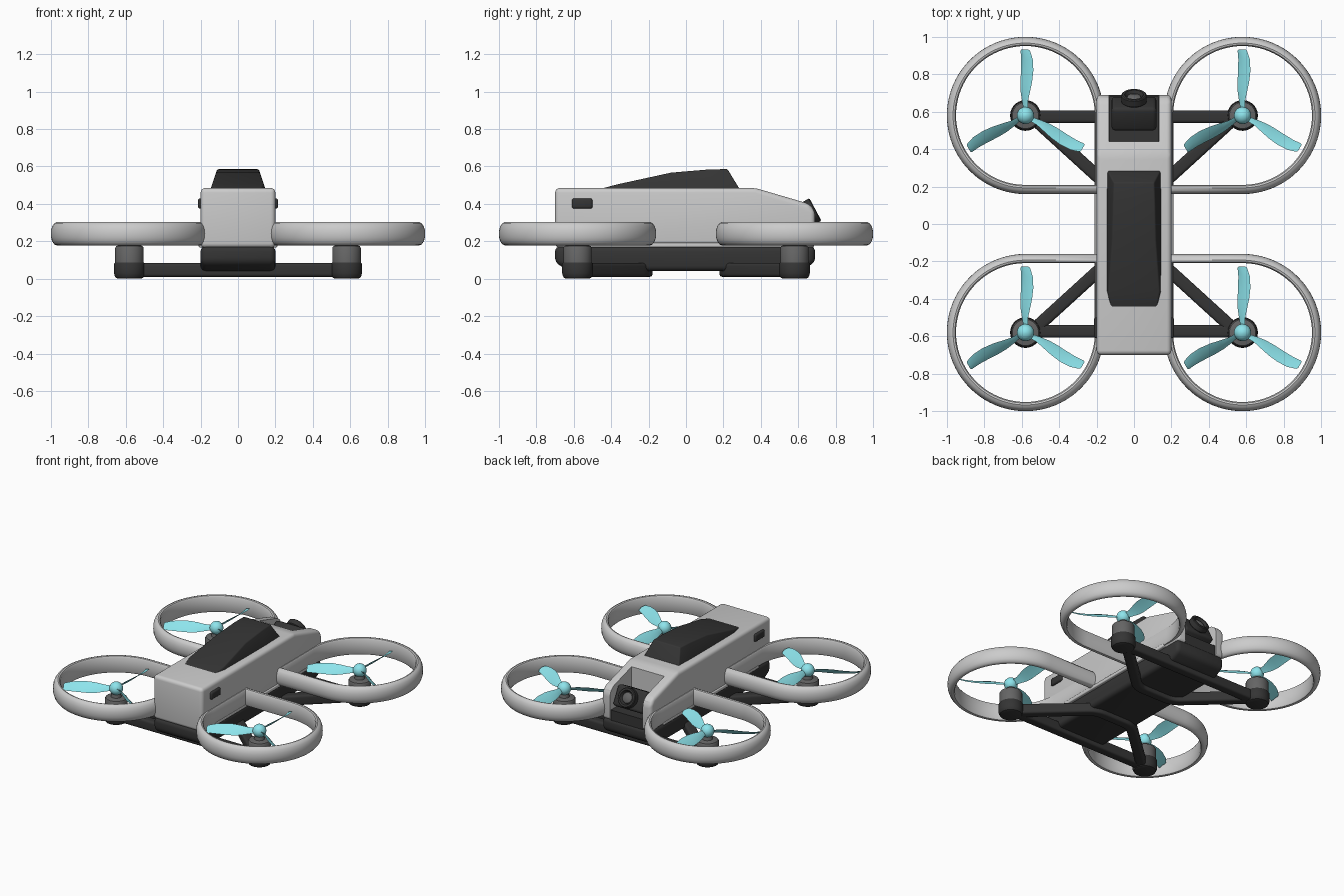
import bpy, bmesh
from math import sin, cos, pi, radians
from mathutils import Vector, Matrix

if "Cube" in bpy.data.objects:
    bpy.data.objects.remove(bpy.data.objects["Cube"])


def material(name, rgb):
    m = bpy.data.materials.new(name)
    m.diffuse_color = (*rgb, 1)
    m.use_nodes = True
    m.node_tree.nodes["Principled BSDF"].inputs["Base Color"].default_value = m.diffuse_color
    return m


DARK = material("dark_plastic", (0.035, 0.035, 0.035))
METAL = material("motor_metal", (0.13, 0.13, 0.13))
CYAN = material("cyan_blade", (0.27, 0.78, 0.84))
C = 0.58  # rotor centre offset


def finish(name, bm, mat=None, angle=35):
    bmesh.ops.recalc_face_normals(bm, faces=bm.faces)
    me = bpy.data.meshes.new(name)
    bm.to_mesh(me)
    bm.free()
    ob = bpy.data.objects.new(name, me)
    bpy.context.collection.objects.link(ob)
    if mat:
        me.materials.append(mat)
    smooth(ob, angle)
    return ob


def smooth(ob, angle=35):
    bpy.ops.object.select_all(action='DESELECT')
    ob.select_set(True)
    bpy.context.view_layer.objects.active = ob
    bpy.ops.object.shade_smooth_by_angle(angle=radians(angle))


def bridge(bm, rings, closed=False, caps=True):
    """Skin a list of equal-length vertex loops."""
    rings = [[bm.verts.new(p) for p in r] for r in rings]
    n = len(rings[0])
    pairs = list(zip(rings, rings[1:])) + ([(rings[-1], rings[0])] if closed else [])
    for a, b in pairs:
        for i in range(n):
            j = (i + 1) % n
            bm.faces.new((a[i], a[j], b[j], b[i]))
    if caps and not closed:
        bm.faces.new(rings[0])
        bm.faces.new(rings[-1])


def bevel(bm, width, segs=4, min_angle=0.2):
    bmesh.ops.recalc_face_normals(bm, faces=bm.faces)
    edges = [e for e in bm.edges if e.calc_face_angle(0) > min_angle]
    bmesh.ops.bevel(bm, geom=edges, offset=width, segments=segs, profile=0.5,
                    affect='EDGES', clamp_overlap=True)


def extruded(name, profile, half_x, width, mat=None):
    """Side profile (y, z) extruded across x, with rounded edges."""
    bm = bmesh.new()
    bridge(bm, [[(x, y, z) for y, z in profile] for x in (-half_x, half_x)])
    bevel(bm, width)
    return finish(name, bm, mat)


def box(name, center, size, width=0, mat=None, tilt=0):
    bm = bmesh.new()
    bmesh.ops.create_cube(bm, size=1, matrix=Matrix.Diagonal((*size, 1)))
    if width:
        bevel(bm, width, 3)
    bm.transform(Matrix.Translation(center) @ Matrix.Rotation(tilt, 4, 'X'))
    return finish(name, bm, mat)


def sweep(name, path, profile, sx=1, sy=1, mat=None):
    """Sweep a (offset, z) profile around a closed flat counter-clockwise path."""
    pts = [Vector(p) for p in path]
    rings = []
    for i, p in enumerate(pts):
        a = (p - pts[i - 1]).normalized()
        b = (pts[(i + 1) % len(pts)] - p).normalized()
        na, nb = Vector((a.y, -a.x)), Vector((b.y, -b.x))
        n = (na + nb) / (1 + na.dot(nb))
        rings.append([((p.x + n.x * o) * sx, (p.y + n.y * o) * sy, z) for o, z in profile])
    bm = bmesh.new()
    bridge(bm, rings, closed=True)
    return finish(name, bm, mat)


def lathe(name, profile, matrix, mat=None, segs=40):
    """Turn an (r, z) profile about its z axis."""
    bm = bmesh.new()
    bridge(bm, [[(r * cos(2 * pi * k / segs), r * sin(2 * pi * k / segs), z)
                 for k in range(segs)] for r, z in profile])
    bm.transform(matrix)
    return finish(name, bm, mat)


def rounded_path(corners, radius, steps=6):
    """Polygon with its corners rounded by quadratic arcs."""
    out = []
    for i, c in enumerate(corners):
        c, a, b = Vector(c), Vector(corners[i - 1]), Vector(corners[(i + 1) % len(corners)])
        p, q = c + (a - c).normalized() * radius, c + (b - c).normalized() * radius
        out += [p * (1 - t) ** 2 + c * 2 * t * (1 - t) + q * t * t
                for t in (k / steps for k in range(steps + 1))]
    return out


# Grey upper shell with an open camera bay at the +y end
shell = extruded("body_shell", [(-0.7, 0.165), (-0.7, 0.485), (0.37, 0.485), (0.66, 0.4),
                                (0.69, 0.36), (0.69, 0.165)], 0.2, 0.025)
cutter = box("bay_cutter", (0, 0.64, 0.4), (0.265, 0.4, 0.5))
cutter.hide_render = True
cut = shell.modifiers.new("bay", 'BOOLEAN')
cut.object, cut.solver = cutter, 'EXACT'
bpy.context.view_layer.objects.active = shell
bpy.ops.object.modifier_apply(modifier="bay")
bpy.data.objects.remove(cutter)
smooth(shell)

# Dark lower hull, bay floor and side rails
extruded("lower_hull", [(-0.7, 0.175), (-0.7, 0.085), (-0.62, 0.04), (0.6, 0.04),
                        (0.69, 0.085), (0.69, 0.175)], 0.2, 0.03, DARK)
box("bay_floor", (0, 0.562, 0.195), (0.262, 0.24, 0.09), 0, DARK)
for s, side in ((-1, "left"), (1, "right")):
    box(side + "_side_rail", (s * 0.195, 0, 0.18), (0.03, 1.1, 0.025), 0.006)
    box(side + "_side_light", (s * 0.2, -0.555, 0.402), (0.03, 0.11, 0.055), 0.012, DARK)

# Canopy: stations of base y, top y, top z, base half width, top half width
bm = bmesh.new()
stations = [(-0.45, -0.445, 0.484, 0.125, 0.122), (-0.36, -0.36, 0.506, 0.147, 0.138),
            (-0.08, -0.08, 0.567, 0.15, 0.117), (0.12, 0.12, 0.584, 0.15, 0.112),
            (0.292, 0.222, 0.586, 0.145, 0.108)]
bridge(bm, [[(-w, yb, 0.47), (w, yb, 0.47), (v, yt, z), (-v, yt, z)]
            for yb, yt, z, w, v in stations])
bevel(bm, 0.022, 4, 0.6)
finish("canopy", bm, DARK, 40)

# Tilted camera
tilt = radians(28)
box("camera_box", (0, 0.59, 0.315), (0.24, 0.14, 0.15), 0.02, DARK, tilt)
aim = Matrix.Translation((0, 0.692, 0.37)) @ Matrix.Rotation(tilt - pi / 2, 4, 'X')
lathe("camera_lens_barrel", [(0.06, -0.09), (0.06, -0.045), (0.068, -0.04), (0.068, -0.005),
                             (0.063, 0), (0.05, 0), (0.04, -0.02)], aim, DARK)
lathe("camera_lens_glass", [(0.04, -0.021), (0.036, -0.014), (0.02, -0.007), (0.004, -0.005)],
      aim, METAL)

# Duct outline: three-quarter circle closed by a square inner corner
R = 0.393
duct_path = [(C + R * cos(a), C + R * sin(a))
             for a in (radians(-90 + 270 * k / 60) for k in range(61))] + [(C - R, C - R)]
duct_profile = [(-0.022, 0.19), (-0.022, 0.29), (-0.016, 0.3), (-0.006, 0.303), (0.008, 0.297),
                (0.019, 0.282), (0.026, 0.26), (0.027, 0.24), (0.026, 0.22), (0.019, 0.198),
                (0.008, 0.183), (-0.006, 0.178), (-0.016, 0.18)]

# Arm frame: rounded trapezoid tube joining two motors
arm_path = rounded_path([(-0.15, 0.213), (0.15, 0.213), (0.545, 0.573), (-0.545, 0.573)], 0.06)
arm_profile = rounded_path([(-0.034, 0.01), (0.034, 0.01), (0.034, 0.084), (-0.034, 0.084)],
                           0.018, 4)


def propeller(name, x, y):
    """Three twisted blades: radius, chord, pitch in degrees, sideways bow."""
    bm = bmesh.new()
    table = [(0.03, 0.035, 50, 0), (0.08, 0.05, 48, 0.004), (0.13, 0.072, 45, 0.002),
             (0.18, 0.084, 42, -0.003), (0.24, 0.084, 38, -0.008), (0.3, 0.075, 35, -0.007),
             (0.345, 0.06, 32, 0.002), (0.352, 0.045, 31, 0.004)]
    for k in range(3):
        th = pi / 2 + k * 2 * pi / 3
        out, tan = Vector((cos(th), sin(th), 0)), Vector((-sin(th), cos(th), 0))
        rings = []
        for r, c, pitch, bow in table:
            p = radians(pitch)
            chord = tan * cos(p) - Vector((0, 0, sin(p)))
            normal = tan * sin(p) + Vector((0, 0, cos(p)))
            mid = Vector((x, y, 0.24)) + out * r + tan * bow
            rings.append([mid + chord * (c * u) + normal * v for u, v in
                          ((-0.5, -0.002), (0, 0.005), (0.5, -0.002), (0, 0.0))])
        bridge(bm, rings)
    finish(name, bm, CYAN, 50)


for sy, end in ((-1, "front"), (1, "rear")):
    sweep(end + "_arm_frame", arm_path, arm_profile, 1, sy, DARK)
    for sx, side in ((-1, "left"), (1, "right")):
        tag = f"{end}_{side}_"
        x, y = sx * C, sy * C
        at = Matrix.Translation((x, y, 0))
        sweep(tag + "duct", duct_path, duct_profile, sx, sy)
        # Motor pod, motor bell and hub
        lathe(tag + "motor_pod", [(0.06, 0), (0.073, 0.005), (0.08, 0.018), (0.082, 0.03),
                                  (0.082, 0.08), (0.078, 0.086)], at, DARK)
        lathe(tag + "motor_bell", [(0.076, 0.08), (0.076, 0.165), (0.07, 0.175),
                                   (0.035, 0.182), (0.025, 0.225)], at, METAL)
        lathe(tag + "hub", [(0.046 * cos(a), 0.24 + 0.046 * sin(a))
                            for a in (radians(-85 + 17 * k) for k in range(11))], at, CYAN, 28)
        propeller(tag + "propeller", x, y)
